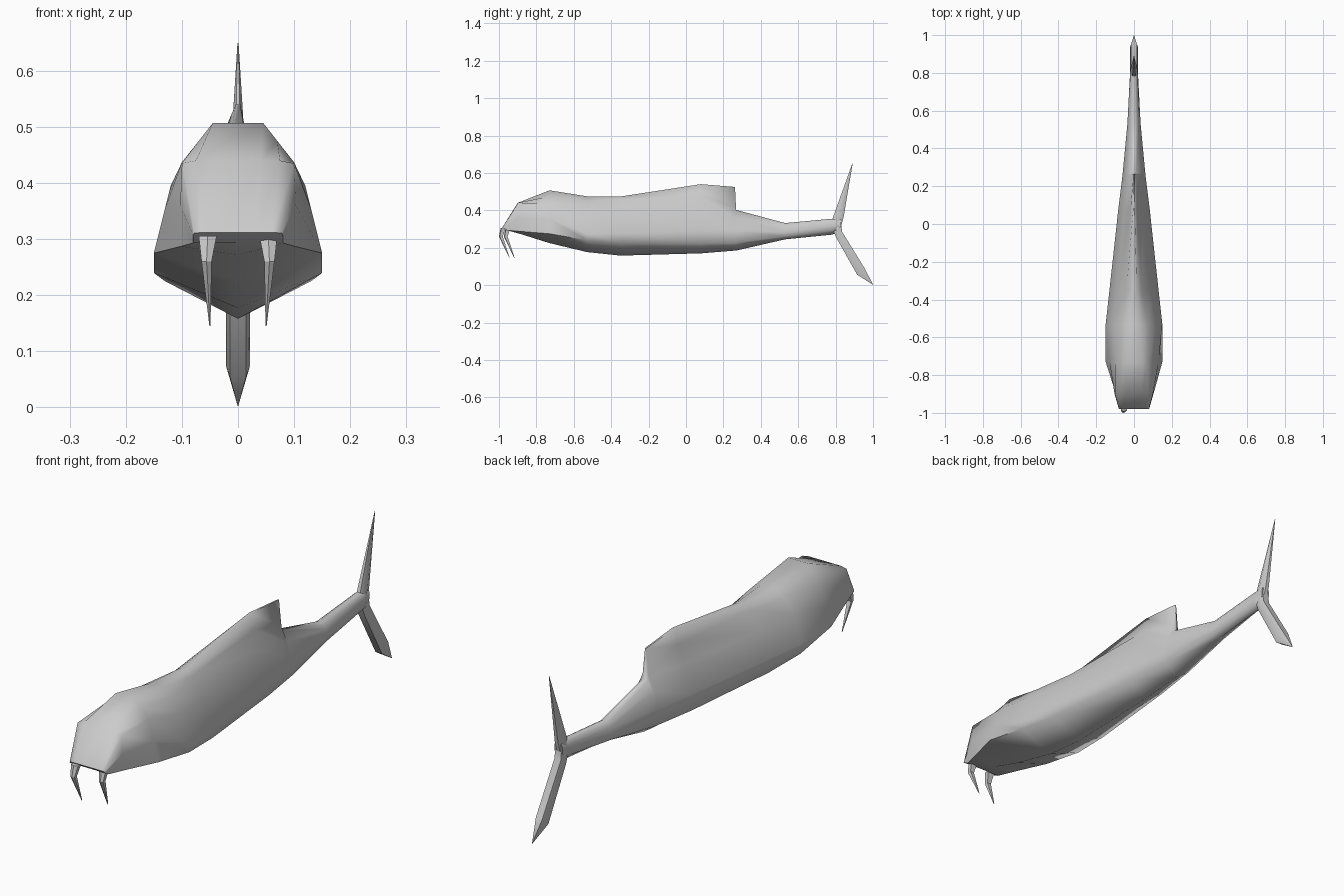
import bpy, math

if "Cube" in bpy.data.objects:
    bpy.data.objects.remove(bpy.data.objects["Cube"])

grey = bpy.data.materials.new("grey hide")
grey.diffuse_color = (0.6, 0.6, 0.6, 1)
grey.use_nodes = True
grey.node_tree.nodes["Principled BSDF"].inputs["Base Color"].default_value = grey.diffuse_color


def loft(name, rings, angle):
    """Skin closed rings of equal length and cap both ends."""
    n = len(rings[0])
    verts = [p for ring in rings for p in ring]
    faces = [(r * n + i, r * n + (i + 1) % n, (r + 1) * n + (i + 1) % n, (r + 1) * n + i)
             for r in range(len(rings) - 1) for i in range(n)]
    faces += [tuple(range(n))[::-1], tuple(range((len(rings) - 1) * n, len(rings) * n))]
    me = bpy.data.meshes.new(name)
    me.from_pydata(verts, [], faces)
    me.materials.append(grey)
    ob = bpy.data.objects.new(name, me)
    bpy.context.collection.objects.link(ob)
    bpy.ops.object.select_all(action='DESELECT')
    ob.select_set(True)
    bpy.context.view_layer.objects.active = ob
    bpy.ops.object.mode_set(mode='EDIT')
    bpy.ops.mesh.select_all(action='SELECT')
    bpy.ops.mesh.normals_make_consistent(inside=False)
    bpy.ops.object.mode_set(mode='OBJECT')
    bpy.ops.object.shade_smooth_by_angle(angle=math.radians(angle))
    return ob


def body_ring(y_top, y_low, half, keel):
    """Half section from back ridge to lower side, mirrored, plus keel point."""
    ys = [y_top] * (len(half) - 1) + [y_low]
    right = [(x, y, z) for (x, z), y in zip(half, ys)]
    left = [(-x, y, z) for x, y, z in reversed(right)]
    return right + [(0, y_low, keel)] + left


# body: ridge, fin base, shoulder, side, lower side, then keel height
sections = [
    (-.98, -.955, [(.03, .312), (.06, .312), (.078, .311), (.08, .307), (.08, .293)], .293),
    (-.90, -.88, [(.04, .44), (.075, .44), (.10, .435), (.103, .36), (.102, .287)], .272),
    (-.73, -.73, [(.045, .507), (.07, .475), (.10, .437), (.13, .355), (.15, .275)], .225),
    (-.53, -.53, [(.03, .475), (.075, .45), (.12, .395), (.15, .275), (.15, .24)], .177),
    (-.35, -.35, [(.015, .474), (.04, .457), (.09, .39), (.13, .28), (.13, .225)], .158),
    (.08, .08, [(.004, .54), (.018, .475), (.05, .40), (.083, .29), (.083, .222)], .17),
    (.262, .265, [(.003, .525), (.012, .42), (.037, .36), (.06, .29), (.06, .227)], .185),
    (.268, .268, [(.003, .402), (.012, .397), (.037, .36), (.06, .29), (.06, .227)], .185),
    (.53, .53, [(.006, .332), (.018, .325), (.028, .31), (.035, .285), (.032, .26)], .245),
    (.78, .78, [(.006, .355), (.014, .35), (.02, .335), (.022, .315), (.02, .29)], .27),
    (.83, .82, [(.006, .355), (.014, .35), (.018, .34), (.018, .32), (.016, .295)], .285),
]
loft("body", [body_ring(*s) for s in sections], 75)


def blade(name, stations, edge):
    """Tail lobe from (half thickness, front y, front z, rear y, rear z)."""
    rings = []
    for w, y0, z0, y1, z1 in stations:
        ym, zm = (y0 + y1) / 2, (z0 + z1) / 2
        rings.append([(w * edge, y0, z0), (w, ym, zm), (w * edge, y1, z1),
                      (-w * edge, y1, z1), (-w, ym, zm), (-w * edge, y0, z0)])
    loft(name, rings, 60)


blade("upper_tail_lobe", [(.02, .775, .33, .825, .30), (.019, .785, .36, .842, .36),
                          (.001, .889, .65, .891, .65)], .4)
blade("lower_tail_lobe", [(.02, .785, .30, .83, .32), (.021, .80, .26, .835, .285),
                          (.021, .915, .056, .955, .09), (.001, .998, .003, .999, .006)], .7)


# pair of bent tusks, the left one set slightly forward
def tusk(name, side, y):
    rings = []
    for x, dy, z, w, d in [(.054, .0, .306, .016, .013), (.056, -.012, .26, .009, .010),
                           (.050, .035, .145, .001, .001)]:
        rings.append([(side * x + a * w, y + dy + b * d, z)
                      for a, b in [(-1, -.6), (0, -1), (1, -.6), (1, 1), (-1, 1)]])
    loft(name, rings, 30)


tusk("left_tusk", -1, -.978)
tusk("right_tusk", 1, -.952)
